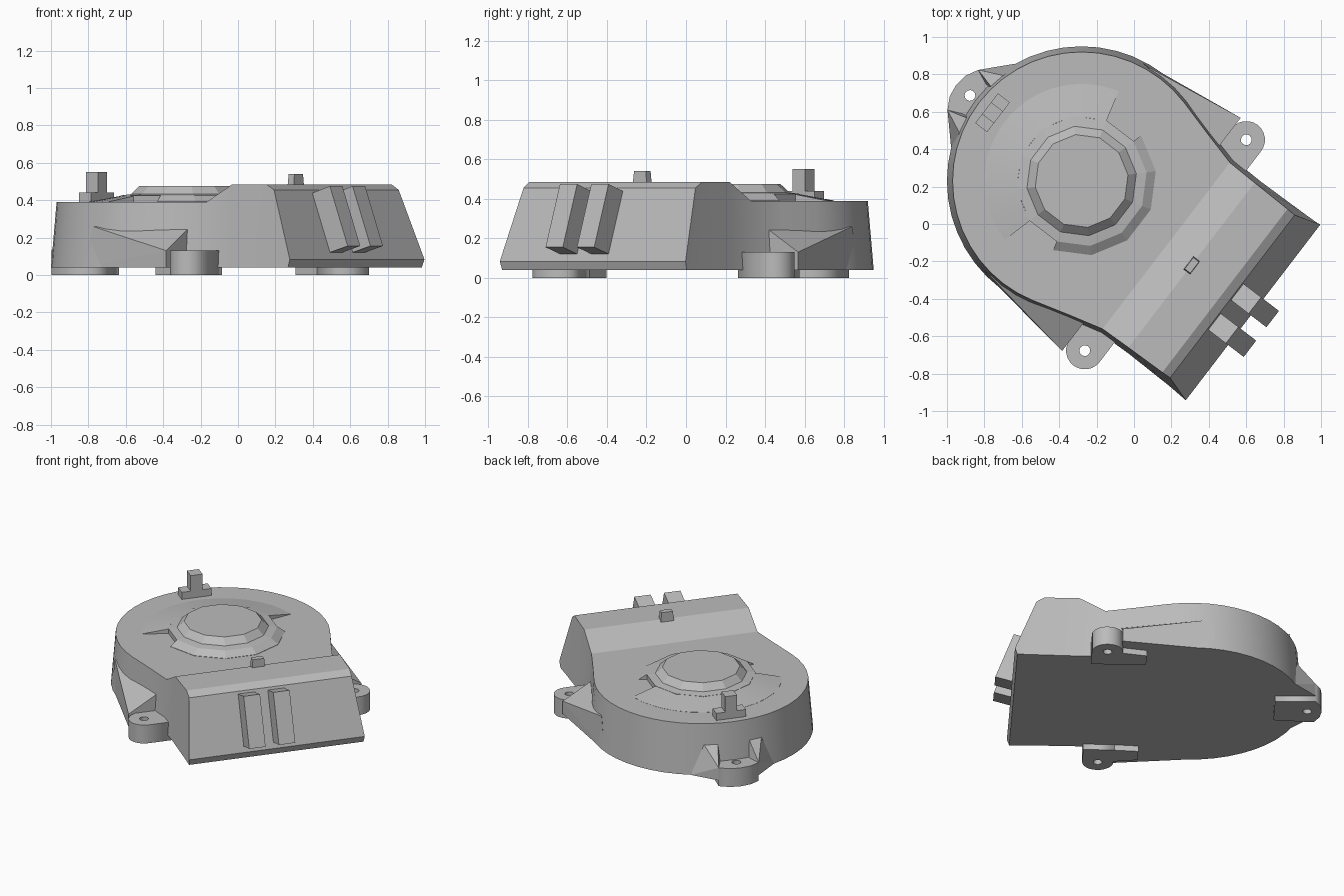
import bpy, bmesh, math

cube = bpy.data.objects.get("Cube")
if cube:
    bpy.data.objects.remove(cube, do_unlink=True)

grey = bpy.data.materials.new("housing grey")
grey.use_nodes = True
colour = (0.5, 0.5, 0.5, 1)
grey.diffuse_color = colour
grey.node_tree.nodes["Principled BSDF"].inputs["Base Color"].default_value = colour

# Every part is drawn in one frame: origin on the drum axis, x towards the outlet
AXIS = (-0.28, 0.23)
TURN = math.radians(-37.45)
BASE = 0.04
RIM = 0.39


def place(obj, z=0.0):
    obj.location = (*AXIS, z)
    obj.rotation_euler.z = TURN
    obj.data.materials.append(grey)
    bpy.context.collection.objects.link(obj)
    return obj


def finish(name, bm, smooth=False):
    bmesh.ops.recalc_face_normals(bm, faces=bm.faces)
    mesh = bpy.data.meshes.new(name)
    bm.to_mesh(mesh)
    bm.free()
    obj = place(bpy.data.objects.new(name, mesh))
    if smooth:
        bpy.ops.object.select_all(action='DESELECT')
        obj.select_set(True)
        bpy.context.view_layer.objects.active = obj
        bpy.ops.object.shade_smooth_by_angle(angle=math.radians(25))
    return obj


def hull(name, points):
    bm = bmesh.new()
    for p in points:
        bm.verts.new(p)
    bmesh.ops.convex_hull(bm, input=bm.verts)
    return finish(name, bm)


def box(name, x, y, z0, z1, sx, sy, taper=1.0):
    return hull(name, [(x + i * sx / 2 * t, y + j * sy / 2 * t, z)
                       for z, t in ((z0, 1), (z1, taper))
                       for i in (-1, 1) for j in (-1, 1)])


def polar(r, degrees, z):
    a = math.radians(degrees)
    return (r * math.cos(a), r * math.sin(a), z)


def sweep(name, profile, angles, closed, smooth=False):
    """Sweep an (r, z) profile around the drum axis."""
    bm = bmesh.new()
    rows = [[bm.verts.new(polar(r, a, z)) for r, z in profile] for a in angles]
    pairs = list(zip(rows, rows[1:]))
    if closed:
        pairs.append((rows[-1], rows[0]))
        bm.faces.new([row[-1] for row in rows])
    else:
        bm.faces.new(rows[0])
        bm.faces.new(rows[-1])
    for a, b in pairs:
        for k in range(len(profile) - 1):
            bm.faces.new((a[k], b[k], b[k + 1], a[k + 1]))
    return finish(name, bm, smooth)


# Housing: half outline of the drum and outlet, as pairs of top and bottom points
stations = []
for k in range(1, 15):
    a = 180 - 7.5 * k
    stations.append((polar(0.69, a, RIM), polar(0.72, a, BASE)))
stations += [
    ((0.38, 0.61, RIM), (0.38, 0.635, BASE)),
    ((0.57, 0.56, RIM), (0.58, 0.585, BASE)),
    ((0.74, 0.555, 0.485), (0.76, 0.58, BASE)),
    ((0.965, 0.55, 0.485), (1.04, 0.585, BASE)),
    ((1.015, 0.548, 0.455), (1.14, 0.588, BASE)),
]
bm = bmesh.new()
tip = (bm.verts.new((-0.69, 0, RIM)), bm.verts.new((-0.72, 0, BASE)))
sides = []
for s in (1, -1):
    sides.append([tuple(bm.verts.new((x, s * y, z)) for x, y, z in st) for st in stations])
lips = [bm.verts.new((1.155, s * 0.592, 0.083)) for s in (1, -1)]
for side, lip in zip(sides, lips):
    chain = [tip] + side
    for a, b in zip(chain[:-2], chain[1:-1]):
        bm.faces.new((a[0], b[0], b[1], a[1]))
    a, b = chain[-2:]
    bm.faces.new((a[0], b[0], lip, b[1], a[1]))
left, right = sides
for level in (0, 1):
    bm.faces.new((tip[level], left[0][level], right[0][level]))
    for k in range(len(left) - 1):
        bm.faces.new((left[k][level], left[k + 1][level],
                      right[k + 1][level], right[k][level]))
    bm.faces.new((left[-1][level], right[-1][level], lips[1], lips[0]))
finish("housing", bm, smooth=True)

# Hub with stepped collar, its front skirt and the raised rear fairing
sweep("hub", [(0.35, 0.37), (0.35, 0.425), (0.295, 0.432), (0.25, 0.475)],
      [15 + 30 * k for k in range(12)], True)
sweep("hub_skirt", [(0.33, 0.37), (0.40, 0.37), (0.40, 0.392), (0.35, 0.425), (0.33, 0.425)],
      [-75 + 30 * k for k in range(6)], False)
sweep("rear_fairing", [(0.33, 0.38), (0.52, 0.38), (0.52, 0.391), (0.34, 0.424)],
      [105 + 10 * k for k in range(16)], False, smooth=True)

# Clip on the rear rim and pin on the outlet ridge
box("clip_base", -0.60, 0, 0.37, 0.44, 0.08, 0.20)
box("clip_post", -0.60, 0, 0.43, 0.55, 0.08, 0.08)
box("ridge_pin", 0.742, 0, 0.46, 0.54, 0.045, 0.09, 0.85)

# Two ribs on the sloping outlet face
for n, y in enumerate((-0.165, 0.035)):
    hull(f"outlet_rib_{n + 1}", [(x, y + w, z) for w in (-0.055, 0.055) for x, z in
                                 ((1.01, 0.435), (1.14, 0.475), (1.26, 0.155), (1.12, 0.115))])


def lug(name, outline, hole):
    """Flat mounting lug with a round through hole."""
    curve = bpy.data.curves.new(name, 'CURVE')
    curve.dimensions = '2D'
    curve.fill_mode = 'BOTH'
    curve.extrude = 0.065
    ring = [(hole[0] + x, hole[1] + y) for x, y, z in
            (polar(0.029, 30 * k, 0) for k in range(12))]
    for loop in (outline, ring):
        spline = curve.splines.new('POLY')
        spline.points.add(len(loop) - 1)
        for p, (x, y) in zip(spline.points, loop):
            p.co = (x, y, 0, 1)
        spline.use_cyclic_u = True
    obj = place(bpy.data.objects.new(name, curve), 0.065)
    bpy.ops.object.select_all(action='DESELECT')
    obj.select_set(True)
    bpy.context.view_layer.objects.active = obj
    bpy.ops.object.convert(target='MESH')


# Mounting lugs, feet and gussets, mirrored about the outlet direction
lug("rear_lug", [(-0.54, -0.12), (-0.54, 0.12), (-0.80, 0.135), (-0.835, 0.07),
                 (-0.845, 0), (-0.835, -0.07), (-0.80, -0.135)], (-0.752, 0))
for s, label in ((1, "left"), (-1, "right")):
    arc = [polar(0.1, 15 * k, 0) for k in range(13)]
    outline = [(0.565 + x, s * (0.71 + y)) for x, y, z in arc]
    outline += [(0.465, s * 0.55), (0.665, s * 0.55)]
    lug(f"{label}_lug", outline, (0.565, s * 0.71))
    hull(f"{label}_foot", [(x, s * y, z) for z in (0, 0.06) for x, y in
                           ((0.31, 0.67), (0.31, 0.56), (0.48, 0.55), (0.48, 0.70))])
    hull(f"{label}_gusset", [(x, s * y, z) for x, y, z in (
        (-0.09, 0.70, 0.26), (0.47, 0.57, 0.26), (0.47, 0.785, 0.13),
        (-0.15, 0.70, BASE), (0.47, 0.55, BASE), (0.47, 0.785, BASE), (0.0, 0.6, BASE))])
    hull(f"rear_gusset_{label}", [(x, s * y, z) for x, y, z in (
        (-0.67, 0.10, 0.27), (-0.66, 0.20, 0.26), (-0.80, 0.135, 0.13), (-0.72, 0.10, 0.13),
        (-0.665, 0.28, BASE), (-0.80, 0.135, BASE), (-0.60, 0.10, BASE))])
